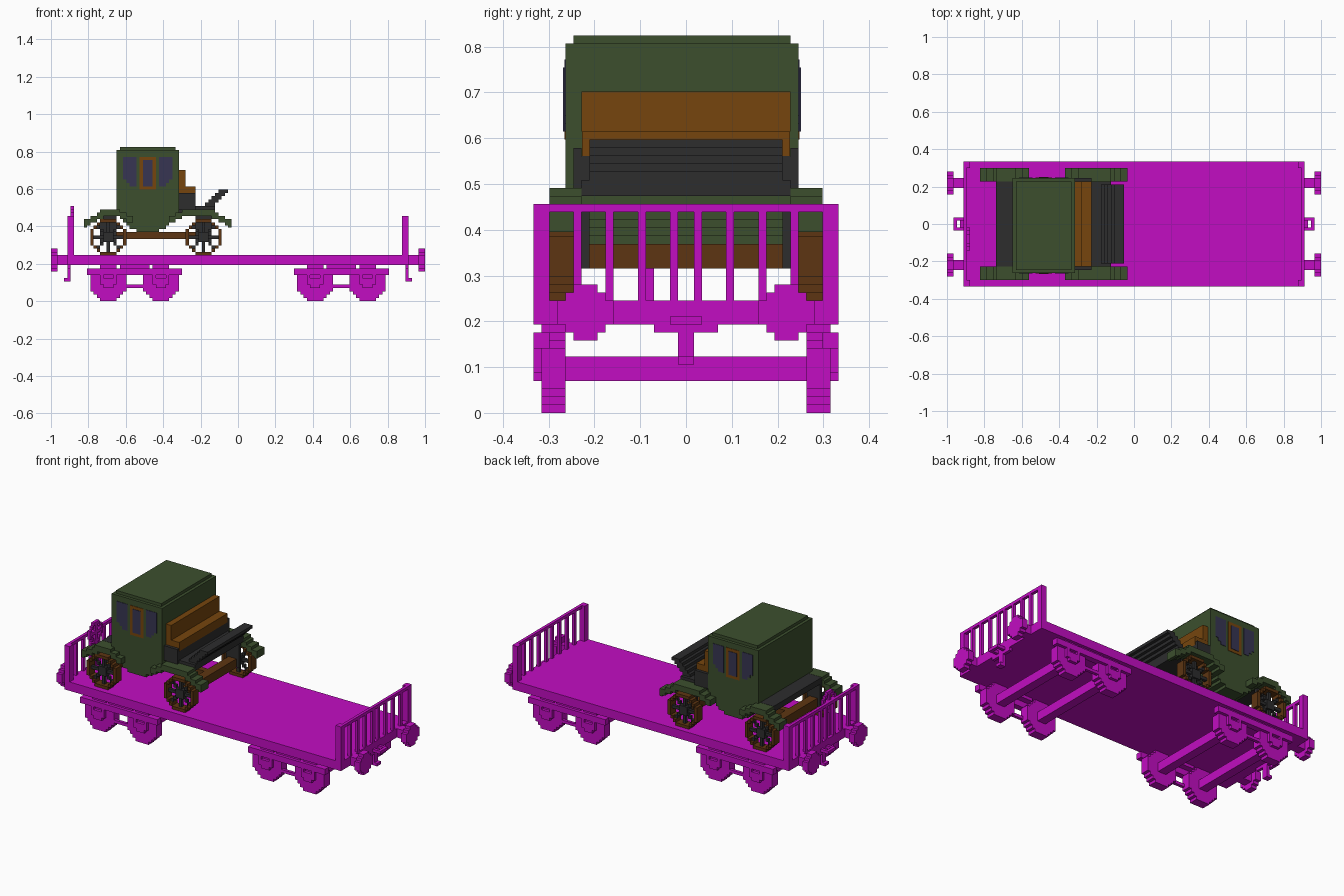
import bpy, bmesh
from math import sqrt, floor

if "Cube" in bpy.data.objects:
    bpy.data.objects.remove(bpy.data.objects["Cube"])

UNIT = 2 / 114          # everything is laid out on a grid of small blocks
SIDES = (-1, 1)


def material(name, *rgb):
    mat = bpy.data.materials.new(name)
    mat.use_nodes = True
    mat.diffuse_color = (*rgb, 1)
    mat.node_tree.nodes["Principled BSDF"].inputs["Base Color"].default_value = (*rgb, 1)
    return mat


magenta = material("magenta_paint", .54, .004, .54)
green = material("dark_green", .045, .078, .027)
charcoal = material("charcoal", .026, .026, .027)
wood = material("brown_wood", .18, .06, .004)
dark_wood = material("dark_brown_wood", .11, .036, .006)
glass = material("navy_glass", .038, .036, .085)


class Part:
    """One object made of grid-aligned boxes."""

    def __init__(self, name, mat):
        self.name, self.mat, self.bm = name, mat, bmesh.new()

    def box(self, xs, ys, zs):
        spans = [sorted(s) for s in (xs, ys, zs)]
        verts = bmesh.ops.create_cube(self.bm, size=1)["verts"]
        for v in verts:
            for axis, (low, high) in enumerate(spans):
                v.co[axis] = (high if v.co[axis] > 0 else low) * UNIT
        return self

    def disc(self, axis, across, centre, size, hole=0):
        """Stepped disc or ring; its axle runs along x or y."""
        u, w = centre
        reach = size // 2
        for row in range(-reach, reach + 1):
            half, inner = half_width(size, row), half_width(hole, row)
            runs = [(-half, -inner), (inner, half)] if inner else [(-half, half)]
            for a, b in runs:
                span, zs = (u + a, u + b), (w + row - .5, w + row + .5)
                if axis == "y":
                    self.box(span, across, zs)
                else:
                    self.box(across, span, zs)
        return self

    def done(self):
        mesh = bpy.data.meshes.new(self.name)
        self.bm.to_mesh(mesh)
        self.bm.free()
        mesh.materials.append(self.mat)
        bpy.context.collection.objects.link(bpy.data.objects.new(self.name, mesh))


def half_width(size, row):
    radius = size / 2
    return floor(sqrt(radius ** 2 - row ** 2)) + .5 if abs(row) < radius else 0


def mid(centre, half):
    return centre - half, centre + half


# Wagon deck
Part("deck", magenta).box(mid(0, 52), mid(0, 19), (11, 14)).done()

# Both wagon ends: railing, buffers, coupling
for end in SIDES:
    label = "left" if end > 0 else "right"

    def out(a, b):
        return end * a, end * b

    rail = Part(label + "_end_railing", magenta)
    rail.box(out(51, 52), mid(0, 19), (25, 26))
    for s in SIDES:
        rail.box(out(50, 52), (s * 17, s * 19), (14, 26))
        for start in (1, 5, 9, 13):
            rail.box(out(51, 52), (s * start, s * (start + 1)), (14, 25))
    rail.done()

    for s in SIDES:
        buffer = Part(label + "_buffer", magenta)
        buffer.box(out(52, 55), mid(s * 12.5, 1.5), (11, 14))
        buffer.disc("x", out(55, 57), (s * 12.5, 12.5), 7).done()

    coupling = Part(label + "_coupling", magenta)
    coupling.box(out(51, 52), mid(0, 4), (10, 11))
    coupling.box(out(51, 52), mid(0, 1), (7, 11))
    coupling.box(out(51, 53), mid(0, 1), (6, 7))
    coupling.box(out(54, 55), mid(0, 2), (11, 12))
    for s in SIDES:
        coupling.box(out(52, 54), (s, s * 2), (11, 12))
    coupling.done()

# Hand brake on the right end
brake = Part("brake_wheel", magenta).disc("x", (-51, -50), (-4.5, 25.5), 7, hole=5)
brake.box((-51, -50), mid(-4.5, .5), (14, 29))
brake.box((-51, -50), mid(-4.5, 3), (25, 26)).done()

# Bogies
for centre in (-31.5, 31.5):
    axles = Part("bogie_axles", magenta)
    wheels = Part("bogie_wheels", magenta)
    frame = Part("bogie_frame", magenta)
    for s in SIDES:
        outer, face = (s * 17, s * 19), (s * 18, s * 19)
        frame.box(mid(centre, 14.5), outer, (8, 10))
        frame.box(mid(centre, 4.5), (s * 15, s * 18), (10, 11))
        frame.box(mid(centre, 8), (s * 17, s * 18), (4, 5))
        axle_x = centre + s * 8
        axles.box(mid(axle_x, 1.5), mid(0, 18), (4, 7))
        for e in SIDES:
            hub_x = centre + e * 8
            wheels.disc("y", (s * 15, s * 18), (hub_x, 5.5), 11)
            frame.box(mid(hub_x, 1.5), face, (4, 7))
            for leg in SIDES:
                frame.box(mid(hub_x + leg * 2, .5), face, (5, 8))
    for part in (axles, wheels, frame):
        part.done()

# Carriage cabin with rounded belly
CABIN = -27.5
cabin_y = (-15, 14)
cabin = Part("cabin", green).box(mid(CABIN, 9.5), cabin_y, (26, 46))
for level, half in enumerate((3.5, 5.5, 6.5, 7.5, 8.5)):
    cabin.box(mid(CABIN, half), cabin_y, (21 + level, 22 + level))
cabin.box(mid(CABIN, 8.5), (-14, 13), (46, 47)).done()

# Doors and windows as thin plates on both cabin sides
for side, wall in zip(SIDES, cabin_y):
    def plate(layer):
        return wall, wall + side * layer

    Part("door_frame", wood).box(mid(CABIN, 2.5), plate(.15), (34, 44)).done()
    Part("door_window", glass).box(mid(CABIN, 1.5), plate(.3), (35, 43)).done()
    for e in SIDES:
        window = Part("side_window", glass)
        for inset, zs in enumerate(((37, 44), (36, 37), (35, 36))):
            window.box((CABIN + e * 3.5, CABIN + e * (7.5 - inset)), plate(.15), zs)
        window.done()

# Carriage wheels, axles, springs
for hub in (-39.5, -10.5):
    Part("carriage_axle", dark_wood).box(mid(hub, 1.5), mid(0, 14), (18, 21)).done()
    springs = Part("springs", charcoal)
    for s in SIDES:
        track = (s * 14, s * 17)
        spoke_y = (s * 15, s * 16)
        Part("wheel_rim", dark_wood).disc("y", track, (hub, 19.5), 11, hole=9).done()
        spokes = Part("wheel_spokes", charcoal)
        spokes.box(mid(hub, 1.5), (s * 14, s * 16.5), mid(19.5, 1.5))
        spokes.box(mid(hub, 4.5), spoke_y, mid(19.5, .5))
        spokes.box(mid(hub, .5), spoke_y, mid(19.5, 4.5))
        for step in (-3, -2, 2, 3):
            for flip in SIDES:
                spokes.box(mid(hub + step, .5), spoke_y, mid(19.5 + flip * step, .5))
        spokes.done()
        springs.box(mid(hub, 2.5), (s * 12, s * 13), (18, 26))
    springs.done()
Part("perch_beam", dark_wood).box((-39, -11), mid(0, 1), (19, 21)).done()

# Stepped fenders: arch top, then steps going down on either side
for name, tip, outward, top_length in (("rear", -47, -1, 6), ("front", -2, 1, 10)):
    for s in SIDES:
        fender = Part(name + "_fender", green)
        width = (s * 13, s * 17)
        shoulder = tip - outward * 5
        inner = shoulder - outward * top_length
        fender.box((shoulder, inner), width, (26, 28))
        for k in range(1, 4):
            start = shoulder + outward * (2 * k - 1)
            fender.box((start - outward * 2, start), width, (26 - k, 28 - k))
        fender.box((tip, tip - outward), width, (22.5, 24))
        for k in (1, 2):
            start = inner - outward * 2 * (k - 1)
            fender.box((start, start - outward * 2), width, (26 - k, 28 - k))
        fender.done()

# Luggage shelf, driver's seat, footboard and dash
Part("rear_shelf", charcoal).box((-42, -37), mid(0, 12.9), (26, 28)).done()
Part("footboard", charcoal).box((-18, -7), mid(0, 13), (27, 29)).done()
seat_base = Part("seat_base", charcoal).box((-18, -13), mid(0, 13), (29, 32))
for s in SIDES:
    seat_base.box((-18, -13), (s * 13, s * 14), (28, 33))
seat_base.done()
seat = Part("driver_seat", wood).box((-18, -13), mid(0, 12.95), (32, 35))
seat.box((-18, -16), mid(0, 13), (35, 40)).done()
dash = Part("dash", charcoal)
for k in range(6):
    dash.box((k - 11, k - 8), mid(0, 12), (28 + k, 29 + k))
dash.box((-5, -4), mid(0, 12), (33, 34)).done()
